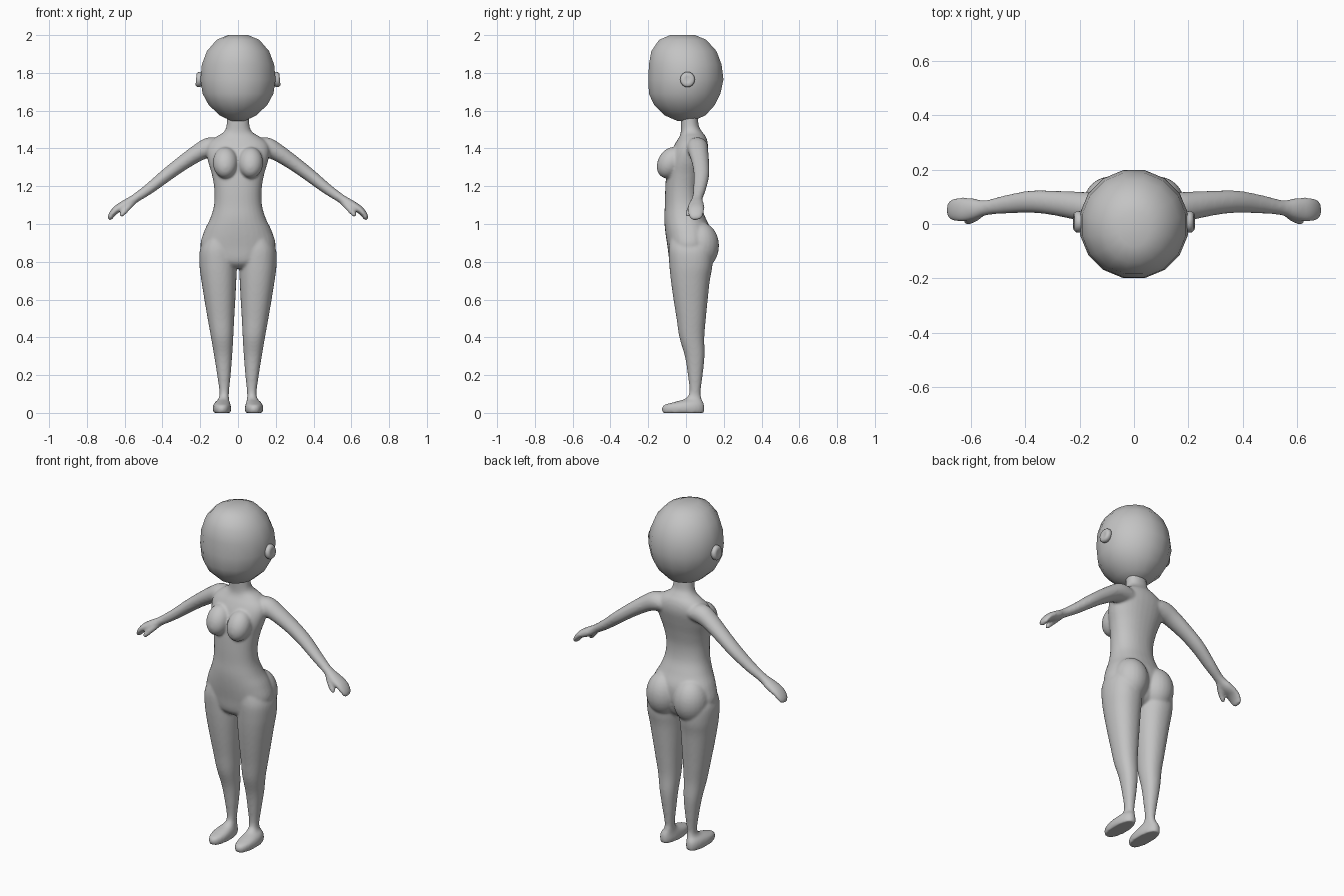
import bpy, bmesh, math
from mathutils import Vector, Matrix

skin = bpy.data.materials.new("plain_grey")
skin.diffuse_color = (0.55, 0.55, 0.55, 1)


def refine(rows, n=5):
    """Catmull-Rom interpolation between profile rows."""
    out = []
    for i in range(len(rows) - 1):
        p0, p1 = rows[max(i - 1, 0)], rows[i]
        p2, p3 = rows[i + 1], rows[min(i + 2, len(rows) - 1)]
        for k in range(n):
            t = k / n
            out.append([0.5 * (2 * b + (c - a) * t + (2 * a - 5 * b + 4 * c - d) * t * t
                               + (3 * b - a - 3 * c + d) * t ** 3)
                        for a, b, c, d in zip(p0, p1, p2, p3)])
    return out + [list(rows[-1])]


def skin_rings(bm, rings):
    """Closed tube through rings of points."""
    vr = [[bm.verts.new(p) for p in r] for r in rings]
    n = len(vr[0])
    for a, b in zip(vr, vr[1:]):
        for i in range(n):
            j = (i + 1) % n
            bm.faces.new((a[i], a[j], b[j], b[i]))
    bm.faces.new(vr[0][::-1])
    bm.faces.new(vr[-1])


def oval(n, p=2.0, start=0.0):
    """Unit superellipse points."""
    pts = []
    for i in range(n):
        a = 2 * math.pi * i / n + start
        c, s = math.cos(a), math.sin(a)
        pts.append((math.copysign(abs(c) ** (2 / p), c), math.copysign(abs(s) ** (2 / p), s)))
    return pts


def stack(bm, rows, n=32, p=2.2, start=0.0):
    """Horizontal ovals, rows of (z, x0, x1, y0, y1)."""
    skin_rings(bm, [[Vector(((x0 + x1) / 2 + u * (x1 - x0) / 2,
                             (y0 + y1) / 2 + v * (y1 - y0) / 2, z))
                     for u, v in oval(n, p, start)] for z, x0, x1, y0, y1 in rows])


def limb(bm, rows, side):
    """Tube along a path, rows of (x, y, z, depth radius, thickness radius)."""
    rows = refine(rows, 4)
    c = [Vector(r[:3]) for r in rows]
    rings = []
    for i, r in enumerate(rows):
        t = (c[min(i + 1, len(c) - 1)] - c[max(i - 1, 0)]).normalized()
        nrm = t.cross(Vector((0, 1, 0))).normalized()
        dep = nrm.cross(t)
        ring = [c[i] + dep * u * r[3] + nrm * v * r[4] for u, v in oval(20)]
        rings.append([Vector((q.x * side, q.y, q.z)) for q in ring])
    skin_rings(bm, rings)


def ball(bm, loc, size, tilt=0.0):
    m = Matrix.Translation(loc) @ Matrix.Rotation(tilt, 4, 'X') @ Matrix.Diagonal((*size, 1))
    bmesh.ops.create_uvsphere(bm, u_segments=24, v_segments=16, radius=1, matrix=m)


def make(name, bm):
    bmesh.ops.recalc_face_normals(bm, faces=bm.faces)
    me = bpy.data.meshes.new(name)
    bm.to_mesh(me)
    bm.free()
    me.materials.append(skin)
    for f in me.polygons:
        f.use_smooth = True
    ob = bpy.data.objects.new(name, me)
    bpy.context.collection.objects.link(ob)
    return ob


body = bmesh.new()

# Torso and neck: z, half width, front, back
torso = [(0.765, 0.06, -0.05, 0.07), (0.80, 0.15, -0.085, 0.11), (0.88, 0.198, -0.098, 0.135),
         (0.96, 0.180, -0.110, 0.135), (1.03, 0.147, -0.115, 0.105), (1.10, 0.127, -0.112, 0.078),
         (1.18, 0.125, -0.110, 0.072), (1.26, 0.138, -0.105, 0.085), (1.33, 0.158, -0.095, 0.102),
         (1.39, 0.168, -0.075, 0.115), (1.43, 0.155, -0.055, 0.115), (1.462, 0.115, -0.035, 0.105),
         (1.485, 0.078, -0.028, 0.088), (1.52, 0.061, -0.027, 0.068), (1.60, 0.058, -0.03, 0.06)]
stack(body, refine([(z, -w, w, f, b) for z, w, f, b in torso]))

# Leg and foot: z, inner x, outer x, front, back
leg = [(0.0, 0.040, 0.130, -0.124, 0.096), (0.022, 0.036, 0.134, -0.128, 0.098),
       (0.042, 0.039, 0.131, -0.115, 0.096), (0.058, 0.044, 0.120, -0.060, 0.090),
       (0.075, 0.048, 0.103, -0.005, 0.082), (0.11, 0.048, 0.098, 0.018, 0.077),
       (0.20, 0.039, 0.110, 0.010, 0.088), (0.30, 0.031, 0.126, -0.006, 0.098),
       (0.40, 0.025, 0.143, -0.035, 0.097), (0.50, 0.020, 0.161, -0.050, 0.105),
       (0.60, 0.014, 0.178, -0.066, 0.115), (0.70, 0.009, 0.194, -0.080, 0.126),
       (0.78, 0.007, 0.204, -0.088, 0.140), (0.86, 0.012, 0.202, -0.092, 0.140),
       (0.92, 0.03, 0.175, -0.085, 0.12)]
# Arm with mitten hand, and thumb
arm = [(0.09, 0.055, 1.405, 0.055, 0.045), (0.15, 0.060, 1.405, 0.057, 0.054),
       (0.21, 0.067, 1.378, 0.052, 0.046), (0.30, 0.078, 1.318, 0.045, 0.039),
       (0.38, 0.082, 1.258, 0.041, 0.035), (0.47, 0.072, 1.187, 0.034, 0.029),
       (0.545, 0.060, 1.135, 0.028, 0.024), (0.595, 0.055, 1.103, 0.041, 0.026),
       (0.640, 0.053, 1.079, 0.045, 0.021), (0.667, 0.052, 1.052, 0.040, 0.017),
       (0.678, 0.050, 1.030, 0.030, 0.013), (0.681, 0.050, 1.022, 0.012, 0.006)]
thumb = [(0.555, 0.050, 1.120, 0.016, 0.018), (0.580, 0.030, 1.092, 0.018, 0.018),
         (0.600, 0.016, 1.068, 0.015, 0.016), (0.616, 0.010, 1.048, 0.012, 0.013),
         (0.624, 0.009, 1.040, 0.005, 0.006)]
for s in (-1, 1):
    stack(body, refine([(z, min(a * s, b * s), max(a * s, b * s), f, k)
                        for z, a, b, f, k in leg]))
    limb(body, arm, s)
    limb(body, thumb, s)
    # Chest and seat volumes
    ball(body, (0.067 * s, -0.083, 1.325), (0.066, 0.066, 0.088), math.radians(-30))
    ball(body, (0.088 * s, 0.075, 0.885), (0.098, 0.100, 0.125))

# Fuse all body parts into one smooth surface
ob = make("body", body)
fuse = ob.modifiers.new("fuse", 'REMESH')
fuse.mode = 'VOXEL'
fuse.voxel_size = 0.007
fuse.use_smooth_shade = True
soft = ob.modifiers.new("soften", 'SMOOTH')
soft.factor = 0.5
soft.iterations = 8

# Head: z, half width, front, back
head = [(2.0, 0.055, -0.085, 0.05), (1.975, 0.115, -0.145, 0.11), (1.915, 0.168, -0.187, 0.165),
        (1.845, 0.195, -0.2, 0.192), (1.765, 0.203, -0.203, 0.202), (1.69, 0.191, -0.2, 0.186),
        (1.63, 0.158, -0.172, 0.156), (1.575, 0.098, -0.115, 0.105), (1.545, 0.035, -0.045, 0.035)]
bm = bmesh.new()
stack(bm, [(z, -w, w, f, b) for z, w, f, b in head], n=16, p=2.0, start=math.pi / 16)
make("head", bm)

# Ears: small rounded discs
for s, side in ((-1, "left"), (1, "right")):
    bm = bmesh.new()
    rings = []
    for x, r in ((0.185, 0.030), (0.198, 0.039), (0.212, 0.039), (0.222, 0.030), (0.219, 0.015)):
        rings.append([Vector((s * (x - 0.1 * v * r), 0.008 + u * r, 1.765 + v * r * 1.05))
                      for u, v in oval(16)])
    skin_rings(bm, rings)
    make("ear_" + side, bm)
